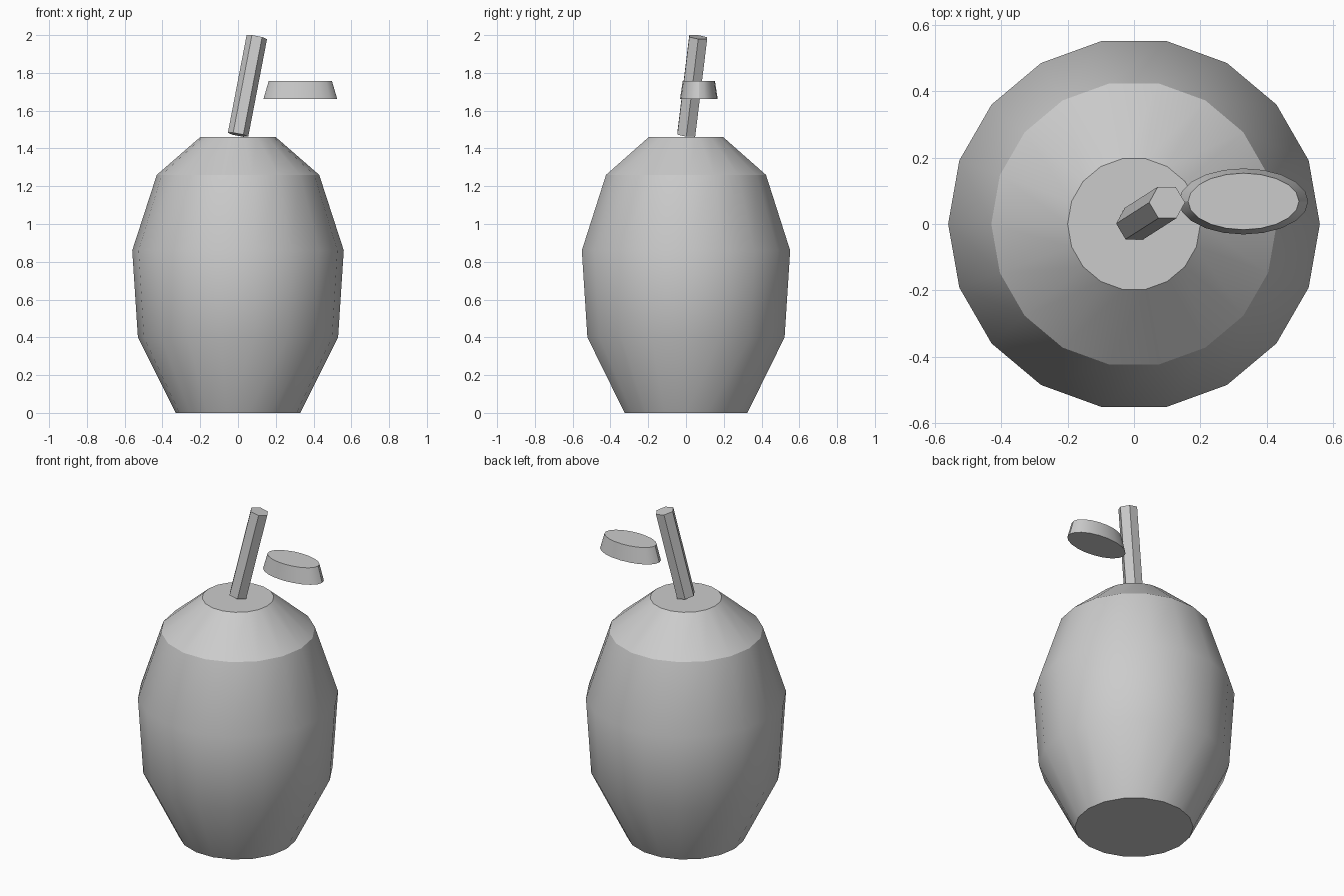
import bpy, bmesh, math

if "Cube" in bpy.data.objects:
    bpy.data.objects.remove(bpy.data.objects["Cube"])


def lathe(name, profile, sides, loc=(0, 0, 0), rot=(0, 0, 0), squash=1.0):
    """Stack of rings (radius, z) with capped ends."""
    bm = bmesh.new()
    rings = []
    for r, z in profile:
        rings.append([bm.verts.new((r * math.cos(2 * math.pi * i / sides),
                                    r * squash * math.sin(2 * math.pi * i / sides), z))
                      for i in range(sides)])
    for low, high in zip(rings, rings[1:]):
        for i in range(sides):
            j = (i + 1) % sides
            bm.faces.new((low[i], low[j], high[j], high[i]))
    bm.faces.new(rings[0][::-1])
    bm.faces.new(rings[-1])
    mesh = bpy.data.meshes.new(name)
    bm.to_mesh(mesh)
    bm.free()
    obj = bpy.data.objects.new(name, mesh)
    obj.location = loc
    obj.rotation_euler = rot
    bpy.context.collection.objects.link(obj)
    bpy.ops.object.select_all(action='DESELECT')
    obj.select_set(True)
    bpy.context.view_layer.objects.active = obj
    bpy.ops.object.shade_smooth_by_angle(angle=math.radians(30))
    return obj


# Fruit body
lathe("fruit_body", [(0.33, 0), (0.53, 0.40), (0.56, 0.86), (0.43, 1.26), (0.20, 1.46)], 18)

# Leaning six-sided stem
lathe("stem", [(0.055, -0.265), (0.055, 0.265)], 6,
      loc=(0.05, 0.033, 1.731), rot=(-0.12, 0.19, 0))

# Thick oval leaf, narrower on top
lathe("leaf", [(0.195, 0), (0.167, 0.095)], 20, loc=(0.33, 0.068, 1.663), squash=0.51)
